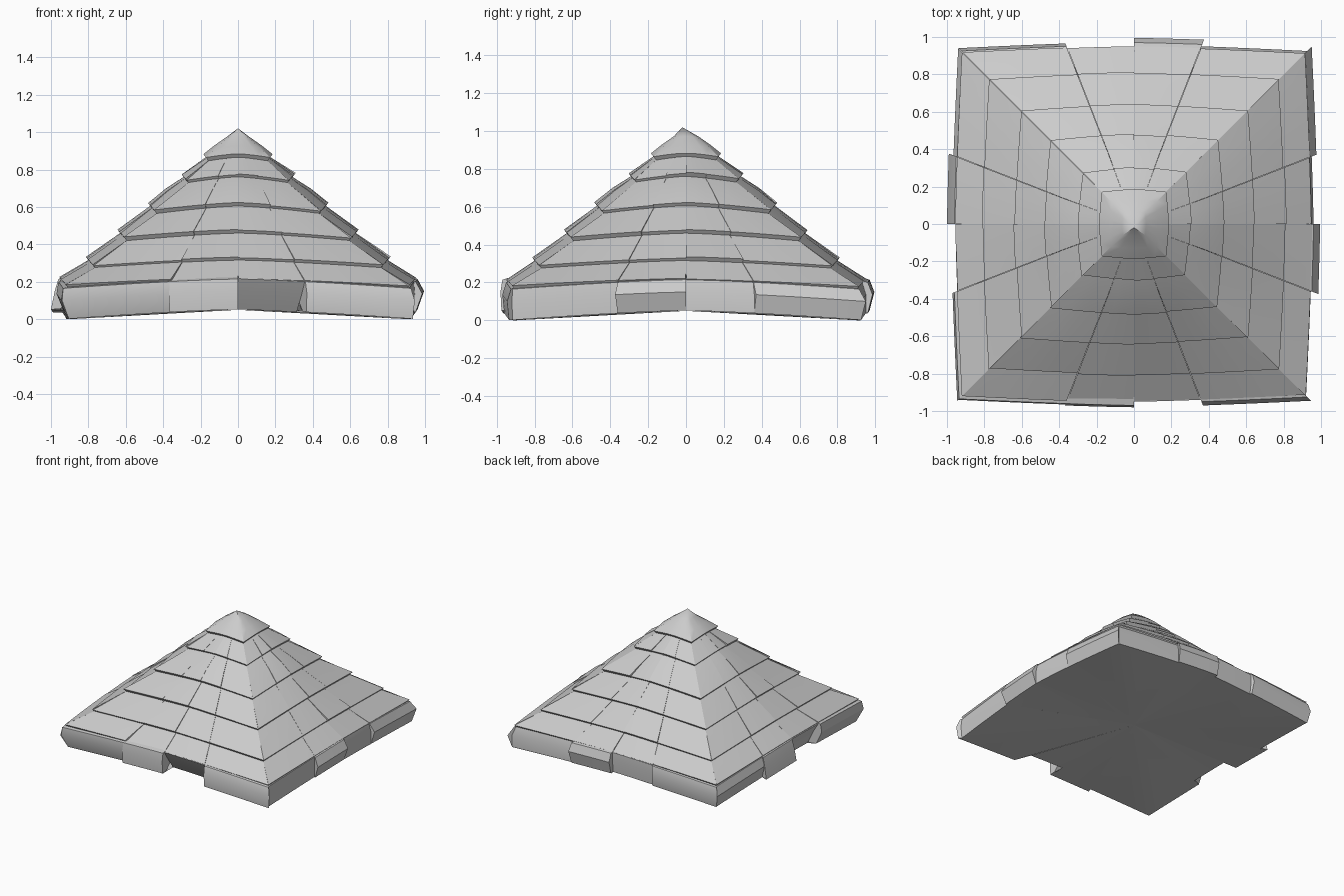
import bpy, bmesh, math, random
from mathutils import Matrix, Vector

if "Cube" in bpy.data.objects:
    bpy.data.objects.remove(bpy.data.objects["Cube"])

random.seed(4)
SEAMS = [-1, -0.39, 0, 0.39, 1]


def place(side, t, r, z, bulge, rise):
    # point on one side of the roof: t runs corner to corner,
    # the middle swells out and up, less so near the tip
    f = (1 - abs(t) ** 1.35) * min(1, r / 0.35)
    p = Vector((t * r, -(r + bulge * f), z + rise * f))
    return Matrix.Rotation(side * math.pi / 2, 3, 'Z') @ p


def add_tile(bm, side, t0, t1, section, bulge=0.035, rise=0.04, steps=3):
    # sweep a closed (radius, height) section along one stretch of a side
    rings = []
    for i in range(steps + 1):
        t = t0 + (t1 - t0) * i / steps
        rings.append([bm.verts.new(place(side, t, r, z, bulge, rise)) for r, z in section])
    n = len(section)
    for a, b in zip(rings, rings[1:]):
        for j in range(n):
            k = (j + 1) % n
            bm.faces.new((a[j], a[k], b[k], b[j]))
    bm.faces.new(rings[0][::-1])
    bm.faces.new(rings[-1])


def finish(bm, name):
    bmesh.ops.recalc_face_normals(bm, faces=bm.faces)
    me = bpy.data.meshes.new(name)
    bm.to_mesh(me)
    bm.free()
    ob = bpy.data.objects.new(name, me)
    bpy.context.collection.objects.link(ob)
    bpy.ops.object.select_all(action='DESELECT')
    ob.select_set(True)
    bpy.context.view_layer.objects.active = ob
    bpy.ops.object.shade_smooth_by_angle(angle=math.radians(30))


# Tiled courses, from the cap down to the eaves
edges = [(0.165, 0.865), (0.275, 0.745), (0.445, 0.58), (0.605, 0.435), (0.775, 0.29), (0.915, 0.18)]
for c, ((r0, z0), (r1, z1)) in enumerate(zip(edges, edges[1:])):
    bm = bmesh.new()
    for side in range(4):
        for i, (t0, t1) in enumerate(zip(SEAMS, SEAMS[1:])):
            d = random.uniform(-0.004, 0.006)
            ri, zi = r0 - 0.016, z0 - 0.010
            g0 = 0.0015 if i > 0 else 0          # hairline gaps at the seams
            g1 = 0.0015 if i < 3 else 0
            section = [(ri, zi),
                       ((ri + r1 + d) / 2, (zi + z1 + d) / 2),
                       (r1 + d, z1 + d),
                       (r1 + d - 0.018, z1 + d - 0.025),
                       (ri - 0.02, zi - 0.03)]
            add_tile(bm, side, t0 + g0, t1 - g1, section)
    finish(bm, f"tile_course_{c + 1}")

# Eave boards: outward shift at top, middle and bottom for each board
# sides run front, right, back, left, counter-clockwise seen from above
eaves = [
    [(0.02, 0.025, -0.01), (0.02, 0.03, 0.025), (0.0, -0.04, -0.11), (0.01, 0.03, 0.02)],
    [(0.0, 0.005, 0.0), (0.01, 0.045, 0.01), (-0.005, 0.01, 0.01), (0.0, 0.035, 0.01)],
    [(-0.01, 0.01, 0.01), (0.02, 0.045, 0.02), (0.0, 0.0, -0.01), (0.01, 0.025, 0.005)],
    [(0.0, 0.025, 0.0), (0.01, 0.03, 0.05), (0.005, -0.03, -0.07), (0.02, 0.03, -0.01)],
]
bm = bmesh.new()
R = 0.915
for side in range(4):
    for i, (a, b, c) in enumerate(eaves[side]):
        section = [(R - 0.10, 0.20), (R + a, 0.165), (R + b, 0.10), (R + c, 0.002),
                   (R + c - 0.05, 0.006), (R - 0.16, 0.14)]
        add_tile(bm, side, SEAMS[i], SEAMS[i + 1], section, rise=0.05)
finish(bm, "eave_boards")

# Closed underside, stepping in behind the displaced boards
bm = bmesh.new()
rim = []
for side in range(4):
    for i in range(4):
        r = R + eaves[side][i][2] - 0.003
        for s in range(4):
            t = SEAMS[i] + (SEAMS[i + 1] - SEAMS[i]) * s / 3
            if t < 1:
                rim.append(bm.verts.new(place(side, t, r, 0.0, 0.035, 0.05)))
centre = bm.verts.new((0, 0, 0.05))
for a, b in zip(rim, rim[1:] + rim[:1]):
    bm.faces.new((centre, b, a))
finish(bm, "underside")

# Pointed cap with a short skirt
bm = bmesh.new()
profile = [(0.155, 0.842), (0.172, 0.865), (0.12, 0.915), (0.06, 0.966)]
ts = [-1, -0.6, -0.2, 0.2, 0.6]
rings = [[bm.verts.new(place(s, t, r, z, 0.03, 0.04)) for s in range(4) for t in ts]
         for r, z in profile]
tip = bm.verts.new((0, -0.02, 1.02))
n = len(rings[0])
for a, b in zip(rings, rings[1:]):
    for j in range(n):
        k = (j + 1) % n
        bm.faces.new((a[j], a[k], b[k], b[j]))
for j in range(n):
    bm.faces.new((rings[-1][j], rings[-1][(j + 1) % n], tip))
bm.faces.new(rings[0][::-1])
finish(bm, "cap")
